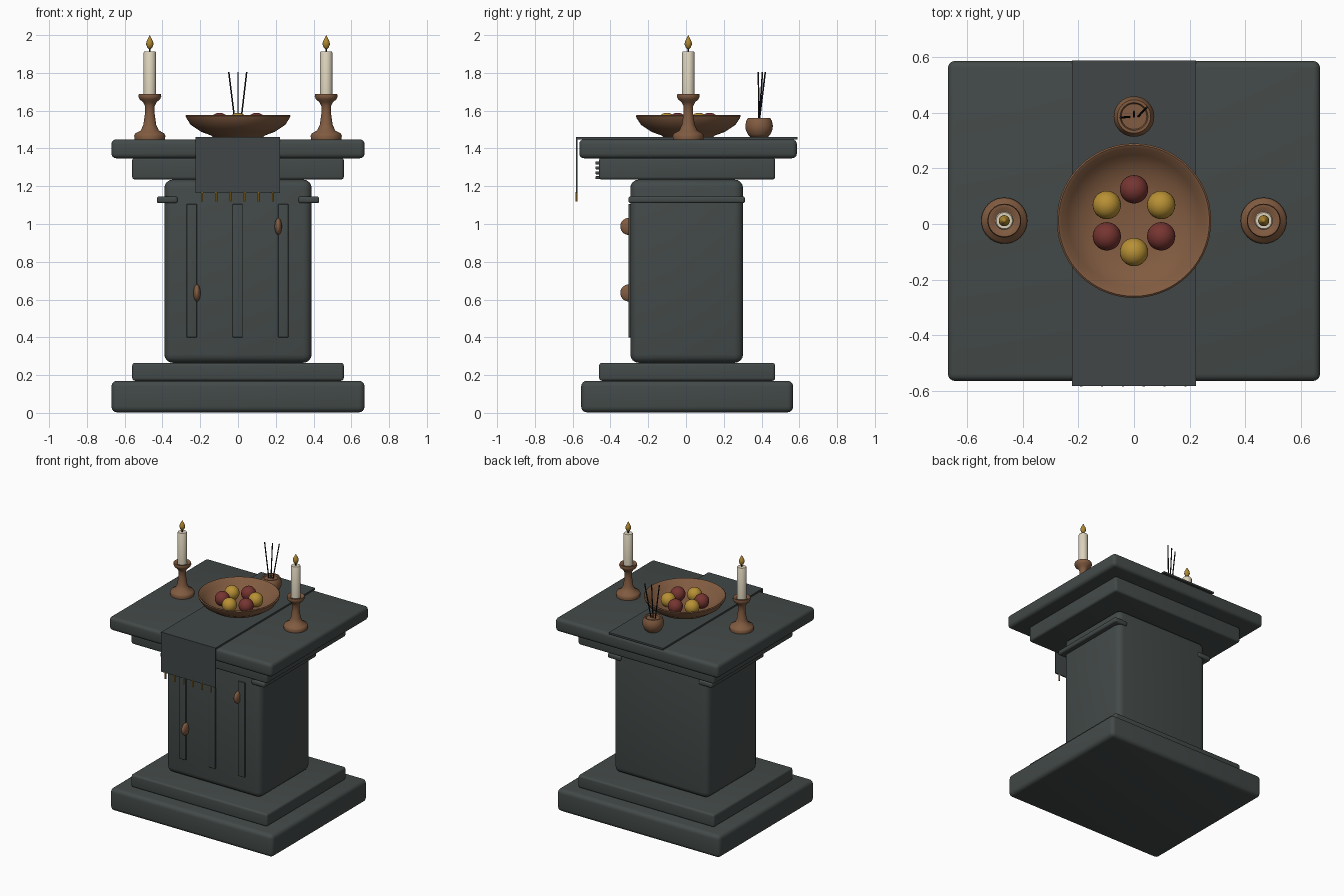
import bpy, bmesh, math
from mathutils import Vector

if "Cube" in bpy.data.objects:
    bpy.data.objects.remove(bpy.data.objects["Cube"])


def mat(name, r, g, b):
    m = bpy.data.materials.new(name)
    m.diffuse_color = (r, g, b, 1)
    m.use_nodes = True
    m.node_tree.nodes["Principled BSDF"].inputs["Base Color"].default_value = m.diffuse_color
    return m


STONE = mat("slate stone", 0.056, 0.068, 0.066)
CLOTH = mat("dark cloth", 0.052, 0.062, 0.062)
WOOD = mat("brown wood", 0.22, 0.105, 0.052)
WAX = mat("cream wax", 0.72, 0.65, 0.5)
GOLD = mat("amber gold", 0.42, 0.24, 0.03)
RED = mat("red fruit", 0.18, 0.035, 0.03)
YELLOW = mat("yellow fruit", 0.48, 0.28, 0.035)
BLACK = mat("black stick", 0.012, 0.012, 0.012)


def finish(bm, name, m, angle=35):
    bmesh.ops.recalc_face_normals(bm, faces=bm.faces)
    me = bpy.data.meshes.new(name)
    bm.to_mesh(me)
    bm.free()
    me.materials.append(m)
    ob = bpy.data.objects.new(name, me)
    bpy.context.collection.objects.link(ob)
    bpy.ops.object.select_all(action='DESELECT')
    ob.select_set(True)
    bpy.context.view_layer.objects.active = ob
    bpy.ops.object.shade_smooth_by_angle(angle=math.radians(angle))
    return ob


def box(name, x, y, z, m, bevel=0.0):
    """Box from (min, max) ranges with rounded edges."""
    bm = bmesh.new()
    bmesh.ops.create_cube(bm, size=1)
    for v in bm.verts:
        v.co = [r[0] if c < 0 else r[1] for r, c in zip((x, y, z), v.co)]
    if bevel:
        bmesh.ops.bevel(bm, geom=bm.edges[:], offset=bevel, segments=4,
                        profile=0.5, affect='EDGES')
    return finish(bm, name, m)


def lathe(name, profile, loc, m, n=40):
    """Revolve (radius, z) points about a vertical axis; radius 0 is a pole."""
    bm = bmesh.new()
    rings = []
    for r, z in profile:
        k = n if r > 0 else 1
        rings.append([bm.verts.new((loc[0] + r * math.cos(2 * math.pi * i / n),
                                    loc[1] + r * math.sin(2 * math.pi * i / n), z))
                      for i in range(k)])
    for a, b in zip(rings, rings[1:]):
        for i in range(n):
            j = (i + 1) % n
            vs = [a[i % len(a)], a[j % len(a)], b[j % len(b)], b[i % len(b)]]
            bm.faces.new(list(dict.fromkeys(vs)))
    return finish(bm, name, m, 50)


def ball(name, loc, radii, m):
    bm = bmesh.new()
    bmesh.ops.create_uvsphere(bm, u_segments=28, v_segments=16, radius=1)
    bmesh.ops.scale(bm, vec=radii, verts=bm.verts)
    bmesh.ops.translate(bm, vec=loc, verts=bm.verts)
    return finish(bm, name, m)


def rod(name, a, b, r, m):
    a, b = Vector(a), Vector(b)
    bm = bmesh.new()
    bmesh.ops.create_cone(bm, cap_ends=True, segments=10, radius1=r, radius2=r,
                          depth=(b - a).length)
    rot = (b - a).to_track_quat('Z', 'Y').to_matrix()
    bmesh.ops.rotate(bm, matrix=rot, verts=bm.verts)
    bmesh.ops.translate(bm, vec=(a + b) / 2, verts=bm.verts)
    return finish(bm, name, m)


# Stone pedestal, bottom to top
box("base_plinth", (-.67, .67), (-.555, .567), (0.003, .17), STONE, .03)
box("base_step", (-.56, .56), (-.46, .472), (.17, .265), STONE, .015)
box("pedestal_body", (-.39, .39), (-.295, .302), (.265, 1.235), STONE, .045)
box("upper_step", (-.56, .56), (-.46, .472), (1.235, 1.352), STONE, .015)
box("top_slab", (-.67, .67), (-.565, .587), (1.348, 1.448), STONE, .025)

# Side bars, front strips and knobs
for s, side in ((-1, "left"), (1, "right")):
    box(side + "_side_bar", sorted((s * .32, s * .43)), (-.305, .312),
        (1.11, 1.146), STONE, .012)
for i, x in enumerate((-.245, -.002, .24)):
    box(f"front_strip_{i}", (x - .027, x + .027), (-.305, -.28), (.4, 1.105), STONE, .003)
for i, (x, z) in enumerate(((-.217, .635), (.213, .987))):
    ball(f"front_knob_{i}", (x, -.303, z), (.019, .045, .045), WOOD)

# Small ridges hidden behind the cloth
for i in range(4):
    z = 1.245 + i * .026
    box(f"frieze_ridge_{i}", (-.12, .12), (-.48, -.455), (z - .008, z + .008), STONE, .005)

# Cloth runner with fringe
box("cloth_top", (-.224, .223), (-.581, .589), (1.447, 1.46), CLOTH)
box("cloth_drop", (-.224, .223), (-.583, -.575), (1.165, 1.46), CLOTH)
for i in range(6):
    x = -.19 + i * .075
    rod(f"tassel_{i}", (x, -.58, 1.12), (x, -.58, 1.17), .006, GOLD)

# Candles
for s, side in ((-1, "left"), (1, "right")):
    p = (s * .467, .012)
    lathe(side + "_candle_holder",
          [(0, 1.447), (.08, 1.447), (.083, 1.467), (.076, 1.48), (.048, 1.495),
           (.034, 1.525), (.025, 1.59), (.026, 1.625), (.036, 1.645), (.054, 1.66),
           (.061, 1.675), (.058, 1.688), (.045, 1.688), (.035, 1.68), (0, 1.68)], p, WOOD)
    lathe(side + "_candle", [(0, 1.675), (.033, 1.675), (.033, 1.907), (.029, 1.914),
                             (0, 1.914)], p, WAX)
    rod(side + "_wick", (*p, 1.91), (*p, 1.94), .004, BLACK)
    lathe(side + "_flame", [(0, 1.922), (.013, 1.934), (.02, 1.952), (.017, 1.967),
                            (.008, 1.985), (0, 2.0)], p, GOLD, 20)

# Fruit bowl
C = (0, .012)
lathe("bowl", [(0, 1.458), (.13, 1.458), (.14, 1.468), (.195, 1.488), (.25, 1.525),
               (.273, 1.56), (.278, 1.573), (.272, 1.578), (.262, 1.573), (.238, 1.54),
               (.19, 1.506), (.13, 1.49), (0, 1.486)], C, WOOD, 56)
for i in range(6):
    a = math.radians(90 + 60 * i)
    ball(f"fruit_{i}", (C[0] + .113 * math.cos(a), C[1] + .113 * math.sin(a), 1.538),
         (.051, .051, .051), YELLOW if i % 2 else RED)

# Incense pot and sticks
P = (0, .387)
lathe("incense_pot", [(0, 1.458), (.045, 1.458), (.06, 1.475), (.071, 1.5), (.073, 1.522),
                      (.068, 1.545), (.06, 1.56), (.05, 1.56), (.046, 1.55), (0, 1.55)],
      P, WOOD)
for i, (x, y) in enumerate(((-.049, .383), (0, .405), (.046, .42))):
    rod(f"incense_stick_{i}", (x * .3, .386, 1.53), (x, y, 1.805), .004, BLACK)
